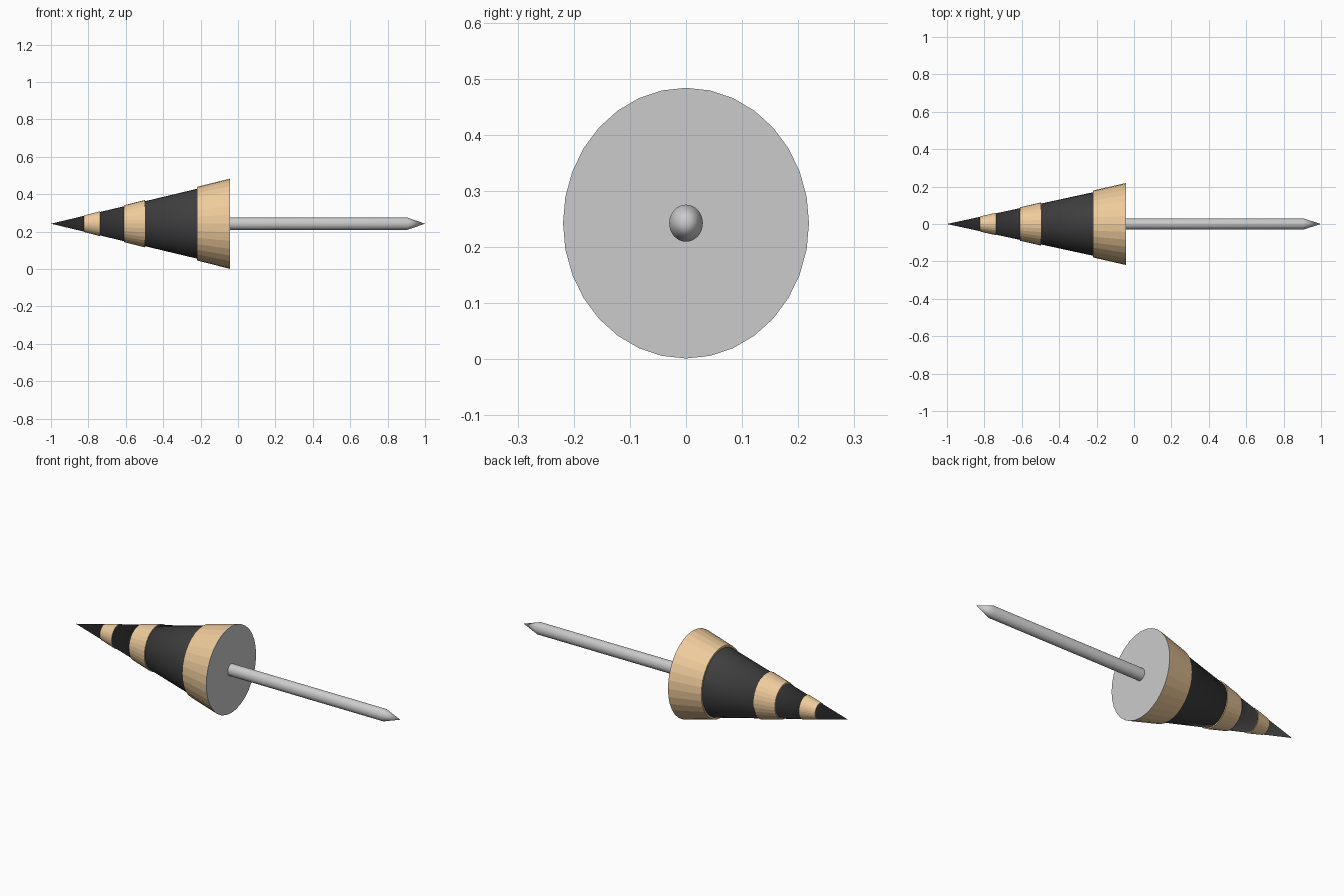
import bpy, bmesh
from math import sin, cos, pi, radians

if "Cube" in bpy.data.objects:
    bpy.data.objects.remove(bpy.data.objects["Cube"])

Y_SQUASH = 0.909     # cross-section is slightly narrower in y
CENTRE_Z = 0.2425
TIP_X = -1.0
BASE_X = -0.043


def material(name, rgb):
    m = bpy.data.materials.new(name)
    m.diffuse_color = (*rgb, 1)
    m.use_nodes = True
    m.node_tree.nodes["Principled BSDF"].inputs["Base Color"].default_value = m.diffuse_color
    return m


wood = material("tan", (0.86, 0.60, 0.33))
black = material("black", (0.05, 0.05, 0.05))


def lathe(name, profile, sides=32, mat=None, smooth=False):
    """Revolve (x, radius) points about the long axis; ends are capped."""
    bm = bmesh.new()
    rings = []
    for x, r in profile:
        if r == 0:
            rings.append([bm.verts.new((x, 0, CENTRE_Z))])
            continue
        rings.append([bm.verts.new((x, r * Y_SQUASH * sin(2 * pi * i / sides),
                                    CENTRE_Z + r * cos(2 * pi * i / sides)))
                      for i in range(sides)])
    for a, b in zip(rings, rings[1:]):
        for i in range(sides):
            j = (i + 1) % sides
            quad = [a[i % len(a)], a[j % len(a)], b[j % len(b)], b[i % len(b)]]
            bm.faces.new(list(dict.fromkeys(quad)))
    for ring in (rings[0], rings[-1]):
        if len(ring) > 1:
            bm.faces.new(ring)
    bmesh.ops.recalc_face_normals(bm, faces=bm.faces[:])
    mesh = bpy.data.meshes.new(name)
    bm.to_mesh(mesh)
    bm.free()
    obj = bpy.data.objects.new(name, mesh)
    bpy.context.collection.objects.link(obj)
    if mat:
        mesh.materials.append(mat)
    if smooth:
        bpy.ops.object.select_all(action='DESELECT')
        obj.select_set(True)
        bpy.context.view_layer.objects.active = obj
        bpy.ops.object.shade_smooth_by_angle(angle=radians(30))
    return obj


# Black cone body
body_end = -0.10
lathe("cone_body", [(TIP_X, 0), (body_end, 0.239 * (body_end - TIP_X))],
      mat=black, smooth=True)

# Raised tan bands, slightly proud of the cone
for name, x0, x1 in (("tip_band", -0.824, -0.738),
                     ("middle_band", -0.610, -0.497),
                     ("base_band", -0.219, BASE_X)):
    lathe(name, [(x, 0.252 * (x - TIP_X)) for x in (x0, x1)], mat=wood)

# Grey disc closing the wide end
disc_r = 0.252 * (BASE_X - TIP_X)
lathe("base_disc", [(BASE_X - 0.001, disc_r), (BASE_X + 0.001, disc_r)])

# Pointed rod
lathe("rod", [(BASE_X - 0.02, 0.033), (0.905, 0.033), (1.0, 0)], smooth=True)
